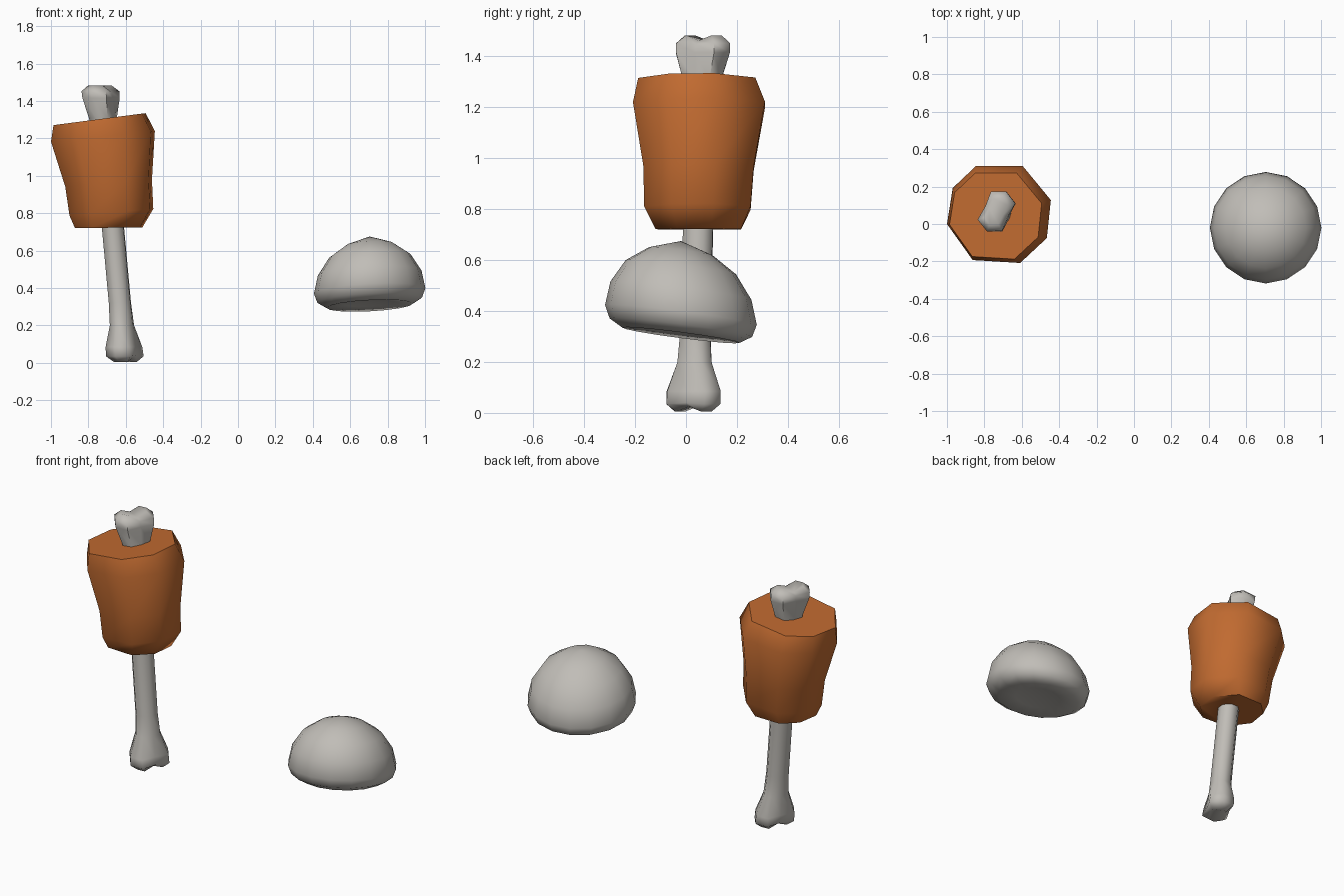
import bpy, bmesh, math
from mathutils import Vector

if "Cube" in bpy.data.objects:
    bpy.data.objects.remove(bpy.data.objects["Cube"])


def material(name, rgb):
    m = bpy.data.materials.new(name)
    m.diffuse_color = (*rgb, 1)
    m.use_nodes = True
    m.node_tree.nodes["Principled BSDF"].inputs["Base Color"].default_value = m.diffuse_color
    return m


GREY = material("pale_grey", (0.53, 0.51, 0.475))
BROWN = material("roast_orange", (0.53, 0.145, 0.03))


def loft(name, rings, mat, cap, angle=60):
    """Skin a stack of equal rings; cap(bm, ring) closes each end."""
    bm = bmesh.new()
    vs = [[bm.verts.new(p) for p in r] for r in rings]
    n = len(vs[0])
    for a, b in zip(vs, vs[1:]):
        for i in range(n):
            j = (i + 1) % n
            bm.faces.new((a[i], a[j], b[j], b[i]))
    cap(bm, vs[0])
    cap(bm, vs[-1])
    bmesh.ops.recalc_face_normals(bm, faces=bm.faces)
    me = bpy.data.meshes.new(name)
    bm.to_mesh(me)
    bm.free()
    me.materials.append(mat)
    ob = bpy.data.objects.new(name, me)
    bpy.context.collection.objects.link(ob)
    bpy.ops.object.select_all(action='DESELECT')
    ob.select_set(True)
    bpy.context.view_layer.objects.active = ob
    bpy.ops.object.shade_smooth_by_angle(angle=math.radians(angle))
    return ob


def axis(z):
    """Centre of the leaning bone at height z."""
    return Vector((-0.602 - 0.092 * z, 0.028 + 0.027 * z, z))


# Bone: oval eight-sided sections with two-lobed knuckles at both ends
ALONG = Vector((0.43, 0.90, 0))
ACROSS = Vector((0.90, -0.43, 0))


def bone_ring(z, a, b, c, notch=0.0):
    """a, b = half length and width, c = corner fullness, notch = dip between lobes."""
    uv = [(a, 0), (0.7 * a, c * b), (0, b), (-0.7 * a, c * b),
          (-a, 0), (-0.7 * a, -c * b), (0, -b), (0.7 * a, -c * b)]
    return [axis(z + (notch if abs(u) < 1e-6 else 0)) + ALONG * u + ACROSS * v
            for u, v in uv]


def lobed_cap(bm, r):
    bm.faces.new((r[0], r[1], r[2], r[6], r[7]))
    bm.faces.new((r[2], r[3], r[4], r[5], r[6]))


bone_rings = [
    bone_ring(0.005, 0.080, 0.042, 1.0, 0.02),
    bone_ring(0.035, 0.118, 0.066, 1.1, 0.005),
    bone_ring(0.085, 0.118, 0.066, 1.05),
    bone_ring(0.20, 0.074, 0.063, 0.75),
    bone_ring(0.32, 0.064, 0.062, 0.72),
    bone_ring(1.18, 0.064, 0.062, 0.72),
    bone_ring(1.31, 0.083, 0.065, 0.85),
    bone_ring(1.415, 0.118, 0.068, 1.05),
    bone_ring(1.452, 0.118, 0.066, 1.1, -0.005),
    bone_ring(1.483, 0.080, 0.042, 1.0, -0.02),
]
loft("bone", bone_rings, GREY, lobed_cap)

# Meat: chunky eight-sided barrel around the bone, wider at the top
MEAT_ANGLES = [15, 64, 116, 151, 191, 240, 293, 333]


def meat_ring(cx, cy, z, r, tilt):
    out = []
    for d in MEAT_ANGLES:
        x, y = r * math.cos(math.radians(d)), r * math.sin(math.radians(d))
        out.append((cx + x, cy + y, z + tilt * x))
    return out


def flat_cap(bm, r):
    bm.faces.new(r)


meat_rings = [
    meat_ring(-0.69, 0.05, 0.722, 0.185, 0.01),
    meat_ring(-0.675, 0.047, 0.805, 0.230, 0.08),
    meat_ring(-0.69, 0.052, 0.96, 0.238, 0.08),
    meat_ring(-0.72, 0.054, 1.21, 0.285, 0.10),
    meat_ring(-0.738, 0.045, 1.303, 0.253, 0.13),
]
loft("meat", meat_rings, BROWN, flat_cap)

# Stone cap: faceted dome with a tilted, rounded rim and a shallow hollow underside
DOME = [(0.13, 0.318), (0.23, 0.305), (0.280, 0.335), (0.298, 0.385),
        (0.277, 0.480), (0.217, 0.572), (0.125, 0.635)]
SIDES = 16


def dome_ring(r, z):
    out = []
    for i in range(SIDES):
        t = 2 * math.pi * i / SIDES
        x, y = r * math.cos(t), r * math.sin(t)
        out.append((0.704 + x, -0.02 + y, z - 0.13 * y + 0.05 * x))
    return out


def fan_cap(bm, ring):
    mid = sum((v.co for v in ring), Vector()) / len(ring)
    mid.z = 0.675 if mid.z > 0.5 else 0.33
    tip = bm.verts.new(mid)
    for i in range(len(ring)):
        bm.faces.new((ring[i], ring[(i + 1) % len(ring)], tip))


loft("stone_dome", [dome_ring(r, z) for r, z in DOME], GREY, fan_cap)
